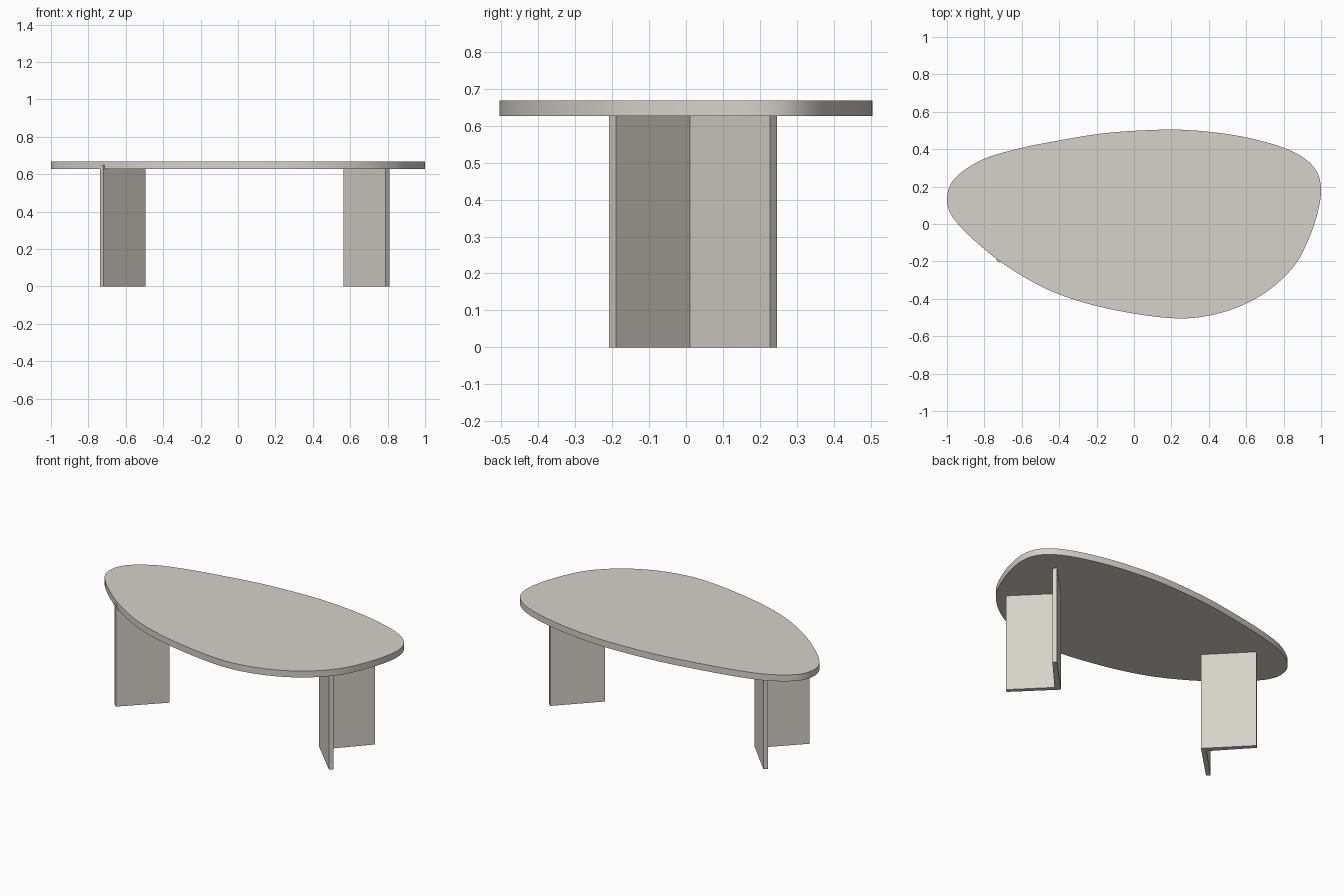
import bpy, bmesh, math
from mathutils import Vector

if "Cube" in bpy.data.objects:
    bpy.data.objects.remove(bpy.data.objects["Cube"])

stone = bpy.data.materials.new("warm_grey_stone")
stone.diffuse_color = (0.67, 0.645, 0.59, 1)
stone.use_nodes = True
stone.node_tree.nodes["Principled BSDF"].inputs["Base Color"].default_value = stone.diffuse_color


def prism(name, outline, z0, z1):
    """Extrude a closed 2D outline from z0 to z1."""
    bm = bmesh.new()
    base = bm.faces.new([bm.verts.new((x, y, z0)) for x, y in outline])
    ext = bmesh.ops.extrude_face_region(bm, geom=[base])
    for v in ext["geom"]:
        if isinstance(v, bmesh.types.BMVert):
            v.co.z = z1
    bmesh.ops.recalc_face_normals(bm, faces=bm.faces)
    mesh = bpy.data.meshes.new(name)
    bm.to_mesh(mesh)
    bm.free()
    mesh.materials.append(stone)
    obj = bpy.data.objects.new(name, mesh)
    bpy.context.collection.objects.link(obj)
    return obj


def smooth_loop(points, steps=6):
    """Closed Catmull-Rom curve through the points."""
    p = [Vector(q) for q in points]
    n, out = len(p), []
    for i in range(n):
        a, b, c, d = p[i - 1], p[i], p[(i + 1) % n], p[(i + 2) % n]
        for s in range(steps):
            t = s / steps
            out.append(0.5 * (2 * b + (c - a) * t + (2 * a - 5 * b + 4 * c - d) * t * t
                              + (3 * b - a - 3 * c + d) * t ** 3))
    return out


def fit(points, half_x, half_y):
    """Centre and scale an outline to the given half sizes."""
    xs, ys = [p.x for p in points], [p.y for p in points]
    cx, cy = (max(xs) + min(xs)) / 2, (max(ys) + min(ys)) / 2
    sx, sy = 2 * half_x / (max(xs) - min(xs)), 2 * half_y / (max(ys) - min(ys))
    return [((p.x - cx) * sx, (p.y - cy) * sy) for p in points]


# Pebble-shaped tabletop
pebble = [(-1, .135), (-.985, .207), (-.93, .275), (-.80, .354), (-.61, .410), (-.40, .452),
          (-.18, .488), (.03, .505), (.26, .509), (.51, .484), (.72, .438), (.87, .38),
          (.965, .30), (.997, .195), (.978, .06), (.928, -.085), (.86, -.213), (.75, -.327),
          (.617, -.414), (.457, -.475), (.28, -.503), (.08, -.490), (-.18, -.442),
          (-.40, -.375), (-.57, -.292), (-.73, -.188), (-.87, -.07), (-.955, .02), (-.99, .08)]
top = prism("tabletop", fit(smooth_loop(pebble), 1, 0.505), 0.627, 0.668)
bpy.context.view_layer.objects.active = top
top.select_set(True)
bpy.ops.object.shade_smooth_by_angle(angle=math.radians(35))

# V-shaped legs made of two upright boards, opening outwards; the left mirrors the right
front_board = [(.564, .015), (.789, -.208), (.809, -.19), (.585, .036)]
back_board = [(.58, .031), (.61, .010), (.809, .228), (.789, .246)]
for side, place in (("right", lambda x: x), ("left", lambda x: 0.07 - x)):
    for part, board in (("front", front_board), ("back", back_board)):
        prism(f"{side}_leg_{part}_board", [(place(x), y) for x, y in board], 0, 0.65)
